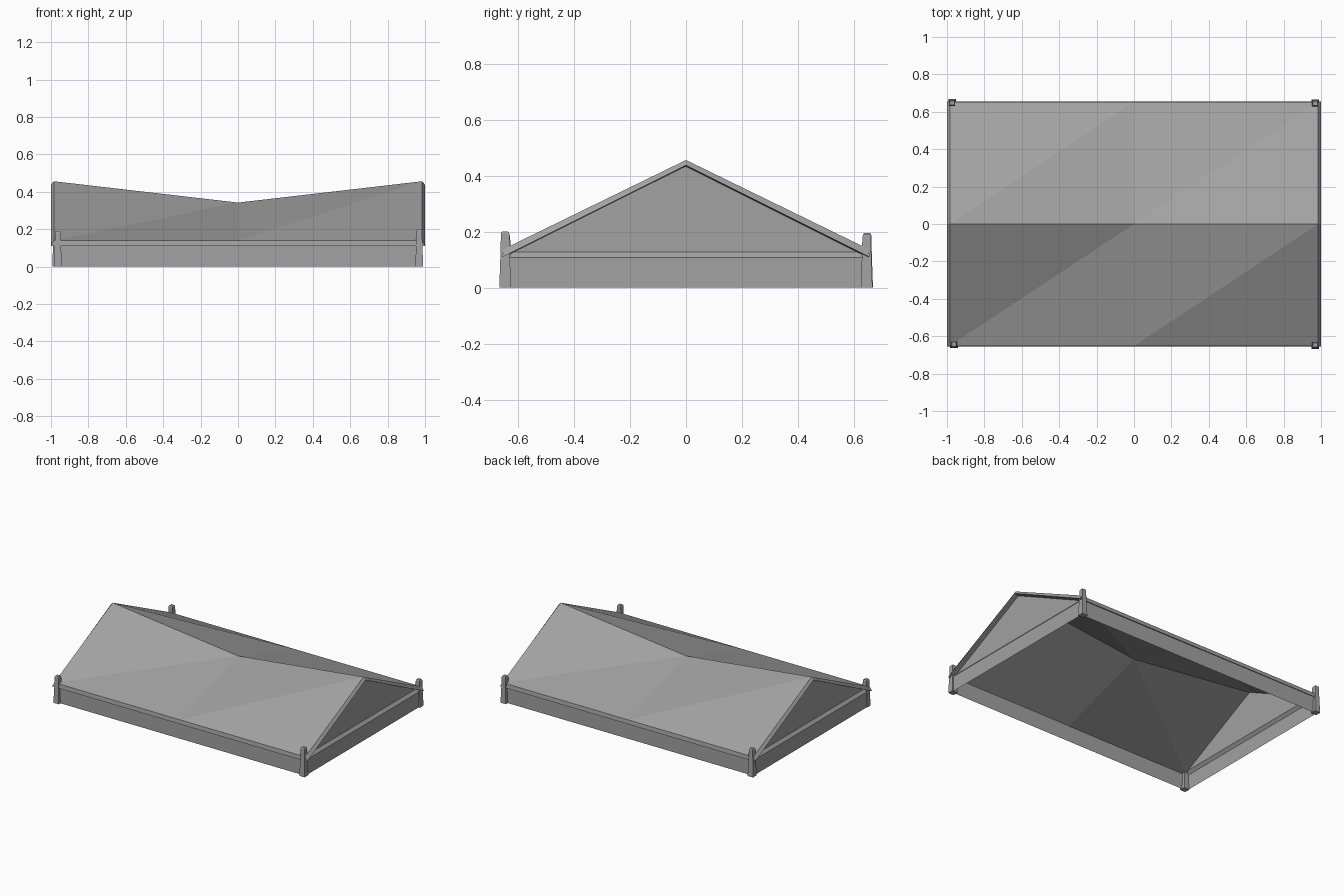
import bpy, bmesh
from mathutils import Vector

if "Cube" in bpy.data.objects:
    bpy.data.objects.remove(bpy.data.objects["Cube"])

grey = bpy.data.materials.new("weathered grey")
grey.diffuse_color = (0.36, 0.36, 0.36, 1)
grey.use_nodes = True
grey.node_tree.nodes["Principled BSDF"].inputs["Base Color"].default_value = grey.diffuse_color


def make(name, verts, faces, closed=False):
    """Mesh object with normals facing outward from the model centre."""
    bm = bmesh.new()
    vs = [bm.verts.new(v) for v in verts]
    for f in faces:
        bm.faces.new([vs[i] for i in f])
    bm.normal_update()
    if closed:
        bmesh.ops.recalc_face_normals(bm, faces=bm.faces[:])
    else:
        for f in bm.faces:
            if f.normal.dot(f.calc_center_median() - Vector((0, 0, 0.05))) < 0:
                f.normal_flip()
    me = bpy.data.meshes.new(name)
    bm.to_mesh(me)
    bm.free()
    me.materials.append(grey)
    ob = bpy.data.objects.new(name, me)
    bpy.context.collection.objects.link(ob)
    return ob


# Sagging roof slab: top and under sheets, 3 x 3 grids joined round the rim
def sheet(x, y, eave, ridge, sag):
    pts = []
    for j in (-1, 0, 1):
        for i in (-1, 0, 1):
            z = eave if j else (ridge if i else sag)
            pts.append((i * x, j * y, z))
    return pts


verts = sheet(0.985, 0.652, 0.138, 0.456, 0.342) + sheet(1.0, 0.656, 0.109, 0.437, 0.322)
faces = []
for base in (0, 9):
    for j in range(2):
        for i in range(2):
            a = base + j * 3 + i
            faces += [(a, a + 1, a + 4), (a, a + 4, a + 3)]
rim = [0, 1, 2, 5, 8, 7, 6, 3]
for k, a in enumerate(rim):
    b = rim[(k + 1) % 8]
    faces.append((a, b, b + 9, a + 9))
make("roof", verts, faces, closed=True)

# Low walls, open above and below
WX, WY = 0.98, 0.645
for s, side in ((-1, "front"), (1, "back")):
    make(side + "_wall", [(-WX, s * WY, 0), (WX, s * WY, 0),
                          (WX, s * WY, 0.115), (-WX, s * WY, 0.115)], [(0, 1, 2, 3)])

# End walls, with a sloping ledge up to the recessed gable
for s, side in ((-1, "left"), (1, "right")):
    x, g = s * WX, s * 0.962
    make(side + "_wall", [(x, -WY, 0), (x, WY, 0), (x, WY, 0.108), (x, -WY, 0.108)],
         [(0, 1, 2, 3)])
    make(side + "_gable", [(x, -WY, 0.108), (x, WY, 0.108), (g, 0.615, 0.128),
                           (g, -0.615, 0.128), (g, 0, 0.435)],
         [(0, 1, 2, 3), (3, 2, 4)])


# Tapered corner posts with a small chamfered top
def post(name, x, y, h):
    verts, faces = [], []
    for z, r in ((0, 0.021), (h * 0.55, 0.017), (h - 0.007, 0.015), (h, 0.011)):
        verts += [(x + a * r, y + b * r, z) for a, b in ((-1, -1), (1, -1), (1, 1), (-1, 1))]
    for k in range(3):
        for i in range(4):
            n = (i + 1) % 4
            faces.append((k * 4 + i, k * 4 + n, k * 4 + 4 + n, k * 4 + 4 + i))
    faces += [(3, 2, 1, 0), (12, 13, 14, 15)]
    make(name, verts, faces, closed=True)


post("front_left_post", -0.963, -0.643, 0.19)
post("front_right_post", 0.969, -0.646, 0.2)
post("back_left_post", -0.972, 0.647, 0.195)
post("back_right_post", 0.969, 0.645, 0.19)
